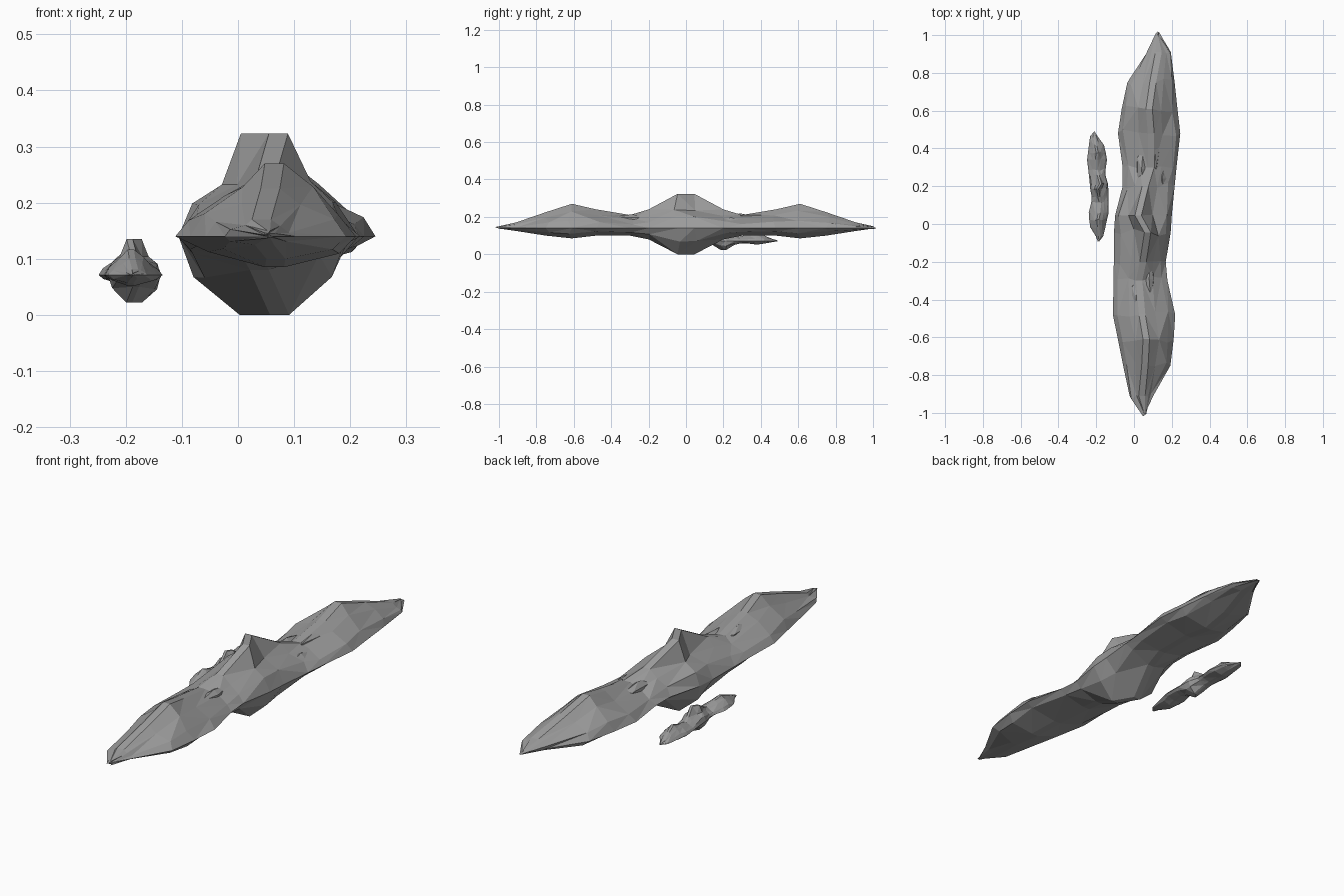
import bpy, bmesh, random
from mathutils import Vector

random.seed(4)
cube = bpy.data.objects.get("Cube")
if cube:
    bpy.data.objects.remove(cube, do_unlink=True)

stone = bpy.data.materials.new("stone_grey")
stone.use_nodes = True
grey = (0.33, 0.33, 0.33, 1)
stone.diffuse_color = grey
stone.node_tree.nodes["Principled BSDF"].inputs["Base Color"].default_value = grey

RIM = 0.14

# Back half of the rock: y, left, right, ridge x, top z, keel x, bottom z
back_half = [
    (.045, -.1, .2, .022, .323, .02, 0),
    (.2, -.06, .215, .06, .24, .07, .08),
    (.3, -.06, .225, .09, .21, .09, .1),
    (.48, -.085, .245, .09, .24, .09, .1),
    (.61, -.065, .23, .08, .27, .08, .085),
    (.75, -.035, .215, .1, .225, .09, .1),
    (.91, .07, .195, .13, .17, .125, .125),
    (1, .12, .13, .125, .15, .125, .138),
]


def turned(station):
    """The matching front station: the same section swung half a turn."""
    y, left, right, ridge, top, keel, bottom = station
    swing = .09 + .09 * y
    return (-y, swing - right, swing - left, swing - ridge, top, swing - keel, bottom)


def wander(amount):
    return random.uniform(-amount, amount)


def section(y, left, right, ridge, top, keel, bottom):
    """Closed cross-section: concave shoulders above, a blunt keel below."""
    flat = min(.017, (right - left) / 5)
    hollow = .48 if top > .3 else .3

    def point(centre, level, edge, out, fall):
        start = centre + (flat if edge > centre else -flat)
        x = start + (edge - start) * out
        z = level + (RIM - level) * fall
        rough = .007 if 0 < out < 1 else 0
        return Vector((x + wander(rough), y + wander(rough * 3), z + wander(rough / 2)))

    upper = [(0, 0), (.35, hollow), (.8, .68)]
    lower = [(.75, .5), (0, 0)]
    points = [point(ridge, top, left, *step) for step in reversed(upper)]
    points += [point(ridge, top, right, *step) for step in upper]
    points.append(Vector((right, y, RIM)))
    points += [point(keel, bottom, right, *step) for step in lower]
    points += [point(keel, bottom, left, *step) for step in reversed(lower)]
    points.append(Vector((left, y, RIM)))
    return points


def finish(bm, name):
    bmesh.ops.recalc_face_normals(bm, faces=bm.faces)
    mesh = bpy.data.meshes.new(name)
    bm.to_mesh(mesh)
    bm.free()
    mesh.materials.append(stone)
    bpy.context.collection.objects.link(bpy.data.objects.new(name, mesh))


def rock(name, place):
    """Skin the sections from the front tip to the back tip."""
    stations = [turned(s) for s in reversed(back_half)] + back_half
    bm = bmesh.new()
    rings = [[bm.verts.new(place(p)) for p in section(*s)] for s in stations]
    for a, b in zip(rings, rings[1:]):
        for i in range(len(a)):
            bm.faces.new((a[i - 1], a[i], b[i], b[i - 1]))
    bm.faces.new(rings[0])
    bm.faces.new(rings[-1])
    bmesh.ops.triangulate(bm, faces=bm.faces)
    finish(bm, name)


def crag(name, centre, size):
    """Jagged lump sunk into the surface."""
    bm = bmesh.new()
    bmesh.ops.create_icosphere(bm, subdivisions=1, radius=1)
    for v in bm.verts:
        lump = Vector(c * s * (1 + wander(.15)) for c, s in zip(v.co, size))
        v.co = lump + Vector(centre)
    finish(bm, name)


# Large rock, and a smaller mirrored one floating beside it
rock("main_rock", lambda p: p)
rock("small_rock", lambda p: Vector((-.17 - .32 * p.x, .2 + .29 * p.y, .022 + .35 * p.z)))

# Low crags breaking up the ridge on both sides of the peak
for side, word in ((-1, "front"), (1, "back")):
    middle = .06 + side * .02
    crag(word + "_neck_crag", (middle - side * .04, side * .29, .185), (.03, .12, .03))
    crag(word + "_ridge_crag", (middle + side * .03, side * .4, .195), (.03, .13, .03))
    crag(word + "_side_crag", (middle + side * .07, side * .24, .165), (.03, .09, .03))
